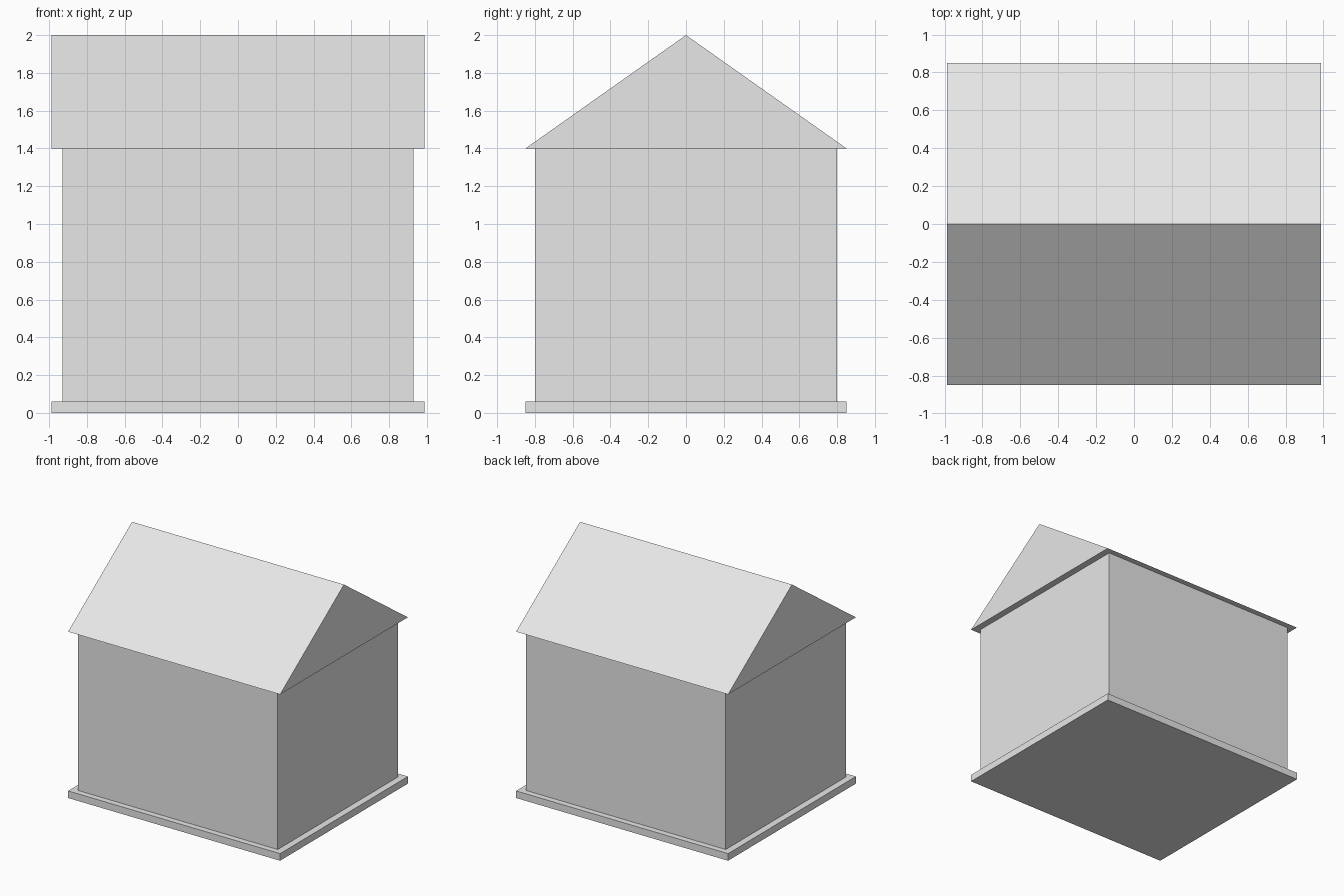
import bpy
import bmesh

if "Cube" in bpy.data.objects:
    bpy.data.objects.remove(bpy.data.objects["Cube"], do_unlink=True)

# One plain grey for the whole house
grey = bpy.data.materials.new("light_grey")
grey.use_nodes = True
colour = (0.8, 0.8, 0.8, 1.0)
grey.diffuse_color = colour
for node in grey.node_tree.nodes:
    if node.type == "BSDF_PRINCIPLED":
        node.inputs["Base Color"].default_value = colour


def extrude_profile(name, profile, half_width):
    """Extrude a closed (y, z) profile along x, centred on x = 0."""
    bm = bmesh.new()
    face = bm.faces.new([bm.verts.new((-half_width, y, z)) for y, z in profile])
    result = bmesh.ops.extrude_face_region(bm, geom=[face])
    moved = [v for v in result["geom"] if isinstance(v, bmesh.types.BMVert)]
    bmesh.ops.translate(bm, verts=moved, vec=(2 * half_width, 0, 0))
    bmesh.ops.recalc_face_normals(bm, faces=bm.faces)
    mesh = bpy.data.meshes.new(name)
    bm.to_mesh(mesh)
    bm.free()
    mesh.materials.append(grey)
    obj = bpy.data.objects.new(name, mesh)
    bpy.context.collection.objects.link(obj)
    return obj


def rectangle(half_depth, bottom, top):
    return [(-half_depth, bottom), (half_depth, bottom),
            (half_depth, top), (-half_depth, top)]


BASE_TOP, EAVES, RIDGE = 0.06, 1.4, 2.0
OUTER_X, OUTER_Y = 0.987, 0.85

# Base slab, walls and gabled roof
extrude_profile("base_slab", rectangle(OUTER_Y, 0, BASE_TOP), OUTER_X)
extrude_profile("walls", rectangle(0.8, BASE_TOP, EAVES), 0.93)
extrude_profile("gable_roof", [(-OUTER_Y, EAVES), (OUTER_Y, EAVES), (0, RIDGE)], OUTER_X)
